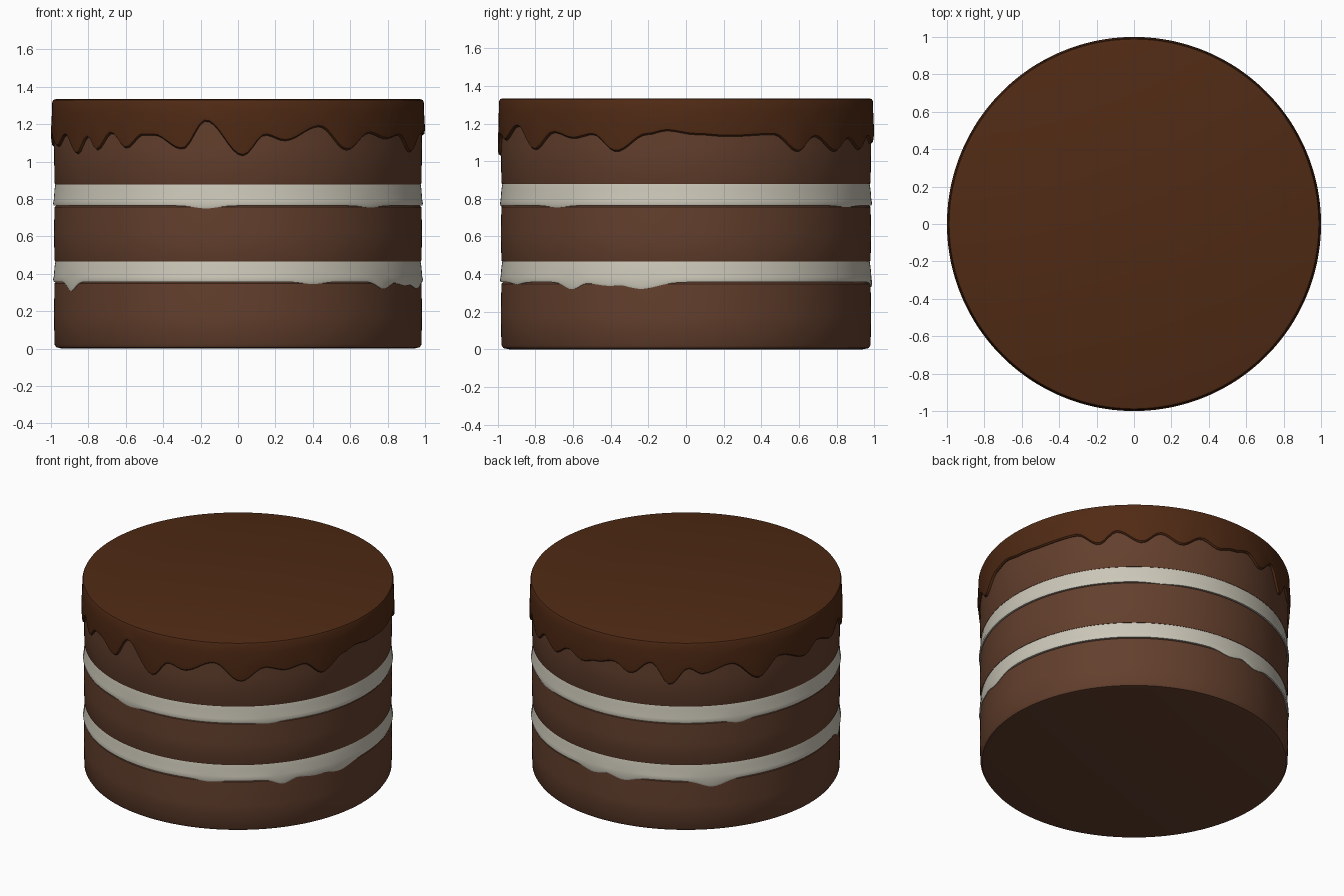
import bpy, bmesh, math

if "Cube" in bpy.data.objects:
    bpy.data.objects.remove(bpy.data.objects["Cube"])

SEGS = 240


def material(name, rgb):
    m = bpy.data.materials.new(name)
    m.diffuse_color = (*rgb, 1)
    m.use_nodes = True
    m.node_tree.nodes["Principled BSDF"].inputs["Base Color"].default_value = m.diffuse_color
    return m


ICING = material("dark_chocolate", (0.08, 0.023, 0.007))
SPONGE = material("chocolate_sponge", (0.125, 0.05, 0.026))
CREAM = material("cream", (0.60, 0.57, 0.48))


def lathe(name, profile, mat):
    """Revolve profile(azimuth) -> [(r, z)...] ; azimuth 0 is the front, 90 is +x."""
    bm = bmesh.new()
    rings = []
    for i in range(SEGS):
        a = 360 * i / SEGS - 180
        s, c = math.sin(math.radians(a)), -math.cos(math.radians(a))
        rings.append([bm.verts.new((r * s, r * c, z)) for r, z in profile(a)])
    for i in range(SEGS):
        p, q = rings[i], rings[(i + 1) % SEGS]
        for k in range(len(p) - 1):
            bm.faces.new((p[k], q[k], q[k + 1], p[k + 1]))
    bmesh.ops.remove_doubles(bm, verts=bm.verts, dist=1e-5)
    bmesh.ops.recalc_face_normals(bm, faces=bm.faces)
    me = bpy.data.meshes.new(name)
    bm.to_mesh(me)
    bm.free()
    me.polygons.foreach_set("use_smooth", [True] * len(me.polygons))
    me.set_sharp_from_angle(angle=math.radians(40))
    me.materials.append(mat)
    ob = bpy.data.objects.new(name, me)
    bpy.context.collection.objects.link(ob)
    return ob


def sponge(name, z0, z1, low_bevel):
    b, r = low_bevel, 0.984
    pts = [(0, z0), (r - 2 * b, z0), (r - 0.6 * b, z0 + 0.3 * b), (r - 0.003, z0 + b),
           (r, (z0 + z1) / 2), (r - 0.003, z1 - 0.012), (r - 0.015, z1), (0, z1)]
    lathe(name, lambda a: pts, SPONGE)


def cream(name, z0, z1, drips):
    """Filling ring whose lower edge sags at each (azimuth, depth, width)."""
    def profile(a):
        sag = 0
        for centre, depth, width in drips:
            d = (a - centre + 180) % 360 - 180
            sag = max(sag, depth * math.exp(-(d / width) ** 2))
        low = z0 - sag
        return [(0, z1), (0.976, z1), (0.981, z1 - 0.03), (0.985, z0 + 0.03),
                (0.989, low + 0.012), (0.985, low), (0.96, low), (0.96, z0), (0, z0)]
    lathe(name, profile, CREAM)


# Sponge layers
sponge("bottom_sponge", 0.0, 0.36, 0.022)
sponge("middle_sponge", 0.463, 0.768, 0.01)
sponge("top_sponge", 0.875, 1.29, 0.01)

# Cream fillings
cream("lower_cream", 0.357, 0.466,
      [(-65, 0.05, 4), (24, 0.012, 5), (52, 0.038, 4), (66, 0.02, 7), (76, 0.036, 7),
       (-135, 0.045, 6), (-169, 0.03, 5), (178, 0.025, 5)])
cream("upper_cream", 0.764, 0.88,
      [(-10, 0.015, 5), (46, 0.01, 5), (-125, 0.02, 4), (150, 0.008, 6)])

# Icing lower edge: (azimuth, height) at each drip tip and gap
EDGE = [(-180, 1.12), (-173, 1.15), (-166, 1.09), (-158, 1.18), (-151, 1.035),
        (-144, 1.15), (-139, 1.11), (-128, 1.165), (-117, 1.035), (-108, 1.15),
        (-95, 1.08), (-88, 1.14), (-76, 1.08), (-68, 1.14), (-60, 1.04),
        (-54, 1.13), (-49.5, 1.06), (-43, 1.15), (-37, 1.07), (-31, 1.14),
        (-27, 1.14), (-17.5, 1.065), (-10, 1.215), (1.5, 1.03), (8.5, 1.14),
        (14.5, 1.11), (26, 1.185), (36, 1.06), (45, 1.15), (53, 1.12),
        (60, 1.14), (68, 1.05), (78, 1.14), (84, 1.16), (93, 1.14),
        (103, 1.13), (118, 1.14), (127, 1.05), (133.5, 1.13), (143, 1.05),
        (150, 1.12), (158, 1.06), (166, 1.13), (173, 1.09), (180, 1.12)]


def edge_height(a):
    for (a0, z0), (a1, z1) in zip(EDGE, EDGE[1:]):
        if a0 <= a <= a1:
            t = (1 - math.cos(math.pi * (a - a0) / (a1 - a0))) / 2
            return z0 + (z1 - z0) * t


def icing_profile(a):
    z = edge_height(a)
    return [(0, 1.333), (0.975, 1.333), (0.988, 1.329), (0.993, 1.318), (0.995, 1.26),
            (1.0, z + 0.03), (0.997, z + 0.008), (0.988, z), (0.965, z),
            (0.965, 1.285), (0, 1.285)]


# Chocolate icing with drips
lathe("icing", icing_profile, ICING)
